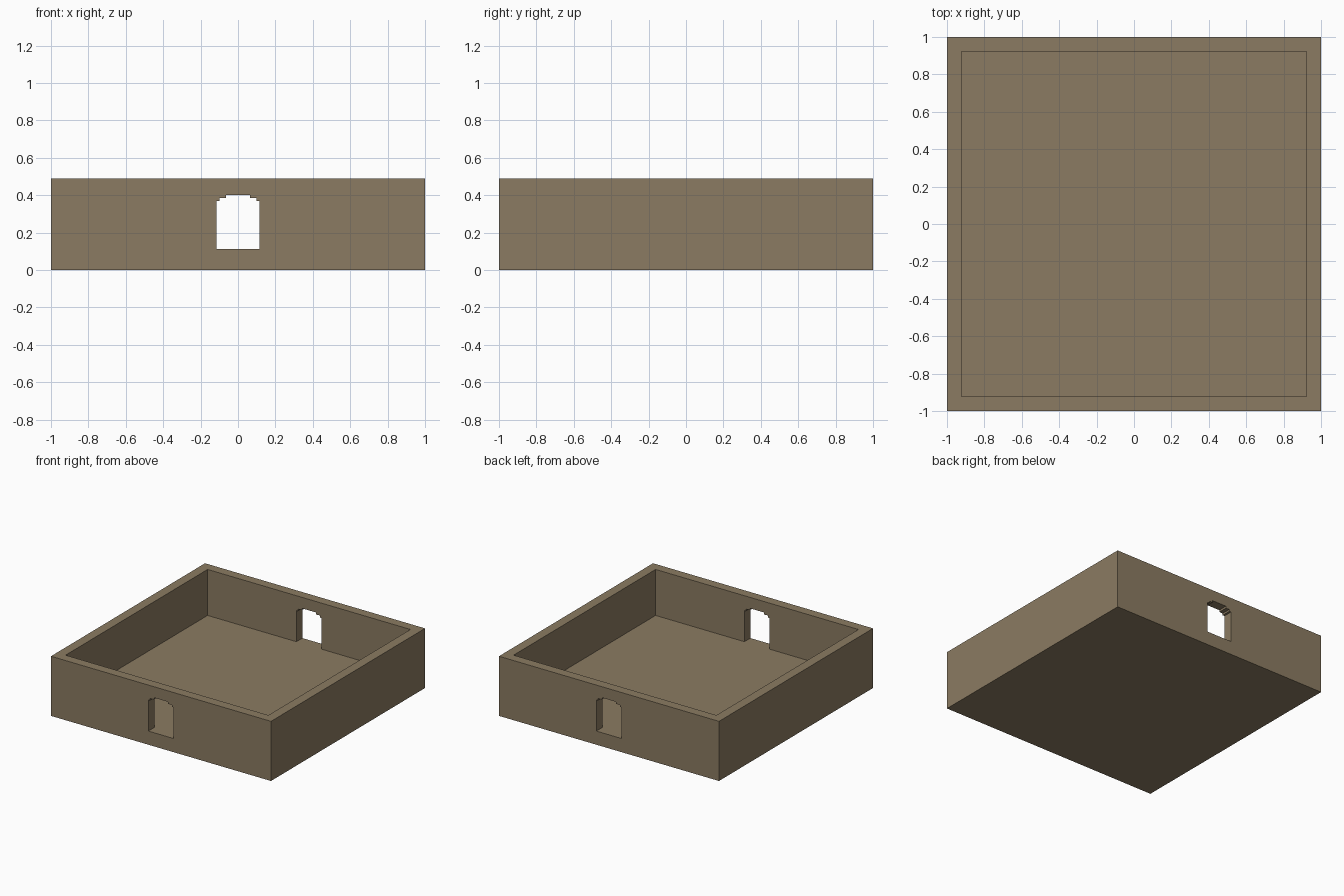
import bpy, bmesh

if "Cube" in bpy.data.objects:
    bpy.data.objects.remove(bpy.data.objects["Cube"])

HALF, INNER, HEIGHT, FLOOR = 1.0, 0.922, 0.49, 0.112

stone = bpy.data.materials.new("brown_stone")
stone.diffuse_color = (0.258, 0.198, 0.122, 1)
stone.use_nodes = True
stone.node_tree.nodes["Principled BSDF"].inputs["Base Color"].default_value = stone.diffuse_color


def prism(name, outline, depth_vec):
    """Extrude a flat outline along a vector into a closed solid."""
    bm = bmesh.new()
    face = bm.faces.new([bm.verts.new(p) for p in outline])
    ext = bmesh.ops.extrude_face_region(bm, geom=[face])
    verts = [v for v in ext["geom"] if isinstance(v, bmesh.types.BMVert)]
    bmesh.ops.translate(bm, vec=depth_vec, verts=verts)
    bmesh.ops.recalc_face_normals(bm, faces=bm.faces[:])
    mesh = bpy.data.meshes.new(name)
    bm.to_mesh(mesh)
    bm.free()
    mesh.materials.append(stone)
    obj = bpy.data.objects.new(name, mesh)
    bpy.context.collection.objects.link(obj)
    return obj


def square(half, z):
    return [(-half, -half, z), (half, -half, z), (half, half, z), (-half, half, z)]


def cut(target, cutter):
    mod = target.modifiers.new("cut", 'BOOLEAN')
    mod.operation, mod.solver, mod.object = 'DIFFERENCE', 'EXACT', cutter
    bpy.context.view_layer.objects.active = target
    bpy.ops.object.modifier_apply(modifier=mod.name)
    bpy.data.objects.remove(cutter)


# Walled courtyard: solid block with the open room hollowed out
courtyard = prism("courtyard_walls", square(HALF, 0), (0, 0, HEIGHT))
cut(courtyard, prism("room_cutter", square(INNER, FLOOR), (0, 0, 1)))

# Stepped-arch doorways through the front and back walls, level with the floor
right = [(0.115, FLOOR), (0.115, 0.368), (0.098, 0.368),
         (0.098, 0.384), (0.065, 0.384), (0.065, 0.40)]
profile = right + [(-x, z) for x, z in reversed(right)]
cut(courtyard, prism("doorway_cutter", [(x, -1.2, z) for x, z in profile], (0, 2.4, 0)))
